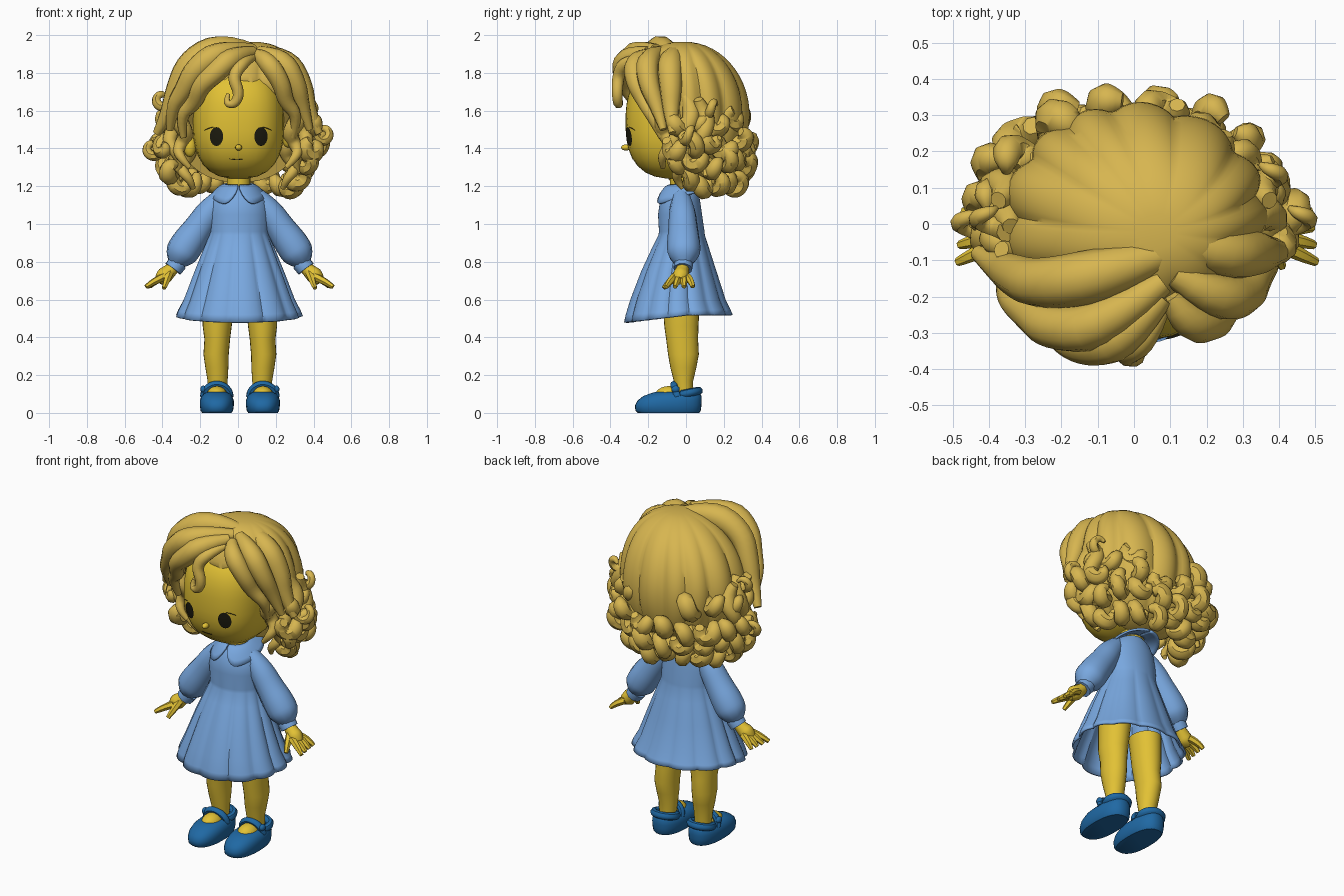
import bpy, bmesh, math, random
from mathutils import Vector

if "Cube" in bpy.data.objects:
    bpy.data.objects.remove(bpy.data.objects["Cube"])
random.seed(4)
pi, cos, sin = math.pi, math.cos, math.sin


def material(name, rgb):
    m = bpy.data.materials.new(name)
    m.diffuse_color = (*rgb, 1)
    m.use_nodes = True
    m.node_tree.nodes["Principled BSDF"].inputs["Base Color"].default_value = m.diffuse_color
    return m


SKIN = material("skin_yellow", (0.76, 0.535, 0.035))
HAIR = material("hair_blonde", (0.68, 0.465, 0.08))
DRESS = material("dress_blue", (0.19, 0.39, 0.74))
SHOE = material("shoe_blue", (0.014, 0.14, 0.37))
DARK = material("eye_dark", (0.012, 0.011, 0.005))


def finish(ob, name, mat, angle=45):
    ob.name = name
    ob.data.materials.clear()
    ob.data.materials.append(mat)
    bpy.ops.object.select_all(action='DESELECT')
    ob.select_set(True)
    bpy.context.view_layer.objects.active = ob
    bpy.ops.object.shade_smooth_by_angle(angle=math.radians(angle))
    return ob


def loft(name, rings, mat, closed=True, cap_start=True, cap_end=True, thick=0):
    bm = bmesh.new()
    vs = [[bm.verts.new(p) for p in r] for r in rings]
    n = len(rings[0])
    for a, b in zip(vs, vs[1:]):
        for i in range(n if closed else n - 1):
            j = (i + 1) % n
            bm.faces.new((a[i], a[j], b[j], b[i]))
    if cap_start:
        bm.faces.new(vs[0])
    if cap_end:
        bm.faces.new(vs[-1])
    bmesh.ops.recalc_face_normals(bm, faces=bm.faces)
    me = bpy.data.meshes.new(name)
    bm.to_mesh(me)
    bm.free()
    ob = bpy.data.objects.new(name, me)
    bpy.context.collection.objects.link(ob)
    if thick:
        mod = ob.modifiers.new("thickness", 'SOLIDIFY')
        mod.thickness = thick
        mod.offset = -1
    return finish(ob, name, mat)


def tube(name, pts, radii, mat, sides=2):
    cu = bpy.data.curves.new(name, 'CURVE')
    cu.dimensions = '3D'
    cu.bevel_depth = 1
    cu.bevel_resolution = sides
    cu.use_fill_caps = True
    sp = cu.splines.new('NURBS')
    sp.points.add(len(pts) - 1)
    for q, p, r in zip(sp.points, pts, radii):
        q.co = (*p, 1)
        q.radius = r
    sp.order_u = 3
    sp.use_endpoint_u = True
    sp.resolution_u = 4
    ob = bpy.data.objects.new(name, cu)
    bpy.context.collection.objects.link(ob)
    bpy.ops.object.select_all(action='DESELECT')
    ob.select_set(True)
    bpy.context.view_layer.objects.active = ob
    bpy.ops.object.convert(target='MESH')
    return finish(bpy.context.view_layer.objects.active, name, mat)


def ball(name, c, r, mat, seg=20):
    bpy.ops.mesh.primitive_uv_sphere_add(segments=seg, ring_count=seg // 2 + 2, location=c)
    ob = bpy.context.object
    for v in ob.data.vertices:
        v.co = Vector(a * b for a, b in zip(v.co, r))
    return finish(ob, name, mat)


def oval(z, cx, rx, y0, y1, n=24, p=2.0):
    def sp(t):
        return math.copysign(abs(t) ** (2 / p), t)
    return [(cx + rx * sp(cos(a)), (y0 + y1) / 2 + (y1 - y0) / 2 * sp(sin(a)), z)
            for a in (2 * pi * i / n for i in range(n))]


# Head: rounded box shape
HC, HR, HP = Vector((0.003, -0.06, 1.54)), (0.242, 0.26, 0.30), 2.6
head = ball("head", HC, (1, 1, 1), SKIN, 32)
for v in head.data.vertices:
    v.co *= sum(abs(a / r) ** HP for a, r in zip(v.co, HR)) ** (-1 / HP)


def face_point(x, z, lift):
    t = 1 - abs((x - HC.x) / HR[0]) ** HP - abs((z - HC.z) / HR[2]) ** HP
    return (x, HC.y - HR[1] * max(t, 0) ** (1 / HP) - lift, z)


def plate(name, cx, cz, rx, rz, mat):
    rings = [[face_point(cx + k * rx * cos(2 * pi * i / 20), cz + k * rz * sin(2 * pi * i / 20), 0.006)
              for i in range(20)] for k in (1, 0.5, 0.1)]
    loft(name, rings, mat, cap_start=False)


# Face details
for s, side in ((-1, "left"), (1, "right")):
    plate(side + "_eye", 0.004 + s * 0.118, 1.463, 0.035, 0.05, DARK)
    tube(side + "_lash", [face_point(s * x, z, 0.001) for x, z in ((0.13, 1.512), (0.155, 1.51), (0.178, 1.495))],
         (0.001, 0.0025, 0.001), DARK, 0)
    ball(side + "_ear", (s * 0.26 + 0.005, -0.085, 1.435 + s * .025), (0.033, 0.03, 0.055), SKIN)
ball("nose", (0.003, -0.318, 1.405), (0.018, 0.026, 0.016), SKIN, 12)
tube("mouth", [face_point(x, z, 0.000) for x, z in ((-0.045, 1.345), (-0.015, 1.338), (0.025, 1.343))],
     (0.001, 0.0025, 0.001), DARK, 0)
loft("neck", [oval(z, 0.003, 0.062, -0.085, 0.04) for z in (1.15, 1.32)], SKIN)

# Dress: pleated skirt and bodice in one skin
profile = [(0.48, .333, -.325, .245), (0.52, .322, -.316, .234), (0.6, .292, -.292, .208), (0.75, .235, -.235, .16),
           (0.87, .187, -.18, .122), (0.94, .158, -.146, .10), (0.96, .155, -.143, .098), (1.05, .158, -.148, .085),
           (1.12, .148, -.138, .075), (1.17, .118, -.11, .065), (1.2, .075, -.085, .05)]
rings = []
for z, rx, y0, y1 in profile:
    amp = 0.06 * min(1, max(0, (0.97 - z) / 0.12))
    ring = []
    for i, (x, y, _) in enumerate(oval(z, 0.005, rx, y0, y1, 120)):
        a = 2 * pi * i / 120
        k = 1 + amp * (abs(cos(6.5 * a + 0.5 * sin(2 * a))) ** 0.7 - 0.75)
        lift = min(0.04, 0.12 * (y + 0.32)) * max(0, (0.6 - z) / 0.12) if z < 0.6 else 0
        ring.append((x * k, y * k, z + lift))
    rings.append(ring)
loft("dress", rings, DRESS, cap_start=False, thick=0.012)

# Collar with two rounded front lobes
for s, side in ((-1, "left"), (1, "right")):
    rows = []
    for k in range(6):
        t = k / 5
        row = []
        for i in range(25):
            a = pi * i / 24
            lobe = t * sin(min(a * 2.2 + 0.15, pi / 2)) ** 0.6
            row.append((0.003 + s * (0.004 + (0.068 + 0.074 * lobe) * sin(a)),
                        -0.02 - (0.072 + 0.08 * lobe) * cos(a) + 0.015 * lobe * (1 - cos(a)) / 2,
                        1.208 - (0.062 + 0.045 * cos(a)) * lobe ** 1.6 + 0.012 * (1 - cos(a)) / 2))
        rows.append(row)
    loft(side + "_collar", rows, DRESS, closed=False, cap_start=False, cap_end=False, thick=0.012)

# Arms, legs and shoes, once per side
for s, side in ((-1, "left"), (1, "right")):
    def P(x, y, z):
        return (0.008 + s * x, y, z)
    tube(side + "_sleeve", [P(.09, -.025, 1.15), P(.15, -.02, 1.08), P(.215, -.015, .98), P(.28, -.012, .89),
                            P(.32, -.012, .825), P(.336, -.012, .79)], (.045, .07, .078, .09, .085, .045), DRESS, 4)
    tube(side + "_cuff", [P(.32, -.012, .80), P(.335, -.014, .785), P(.352, -.016, .762)], (.05, .052, .05), DRESS, 3)
    tube(side + "_palm", [P(.34, -.015, .78), P(.37, -.02, .75), P(.405, -.03, .72), P(.43, -.035, .70)],
         (.032, .037, .049, .026), SKIN)
    for i in range(4):
        y = -0.105 + 0.047 * i
        tube(side + f"_finger_{i + 1}", [P(.40, -.06 + .022 * i, .72), P(.45, y * .8, .70),
                                         P(.495 - .006 * i, y, .667)], (.021, .021, .012), SKIN, 1)
    tube(side + "_thumb", [P(.37, -.035, .745), P(.385, -.085, .70), P(.40, -.118, .66)], (.023, .02, .012), SKIN, 1)

    legs = [(.07, .12, .046, -.05, .035), (.17, .118, .053, -.065, .038), (.24, .122, .061, -.083, .055),
            (.31, .126, .067, -.095, .068), (.39, .12, .068, -.105, .064), (.46, .12, .077, -.115, .066),
            (.62, .11, .085, -.125, .075)]
    loft(side + "_leg", [oval(z, 0.01 + s * cx, r, a, b) for z, cx, r, a, b in legs], SKIN)
    cx = 0.01 + s * 0.122
    sole = [(0, .078, -.255, .07), (.012, .086, -.268, .078), (.04, .09, -.27, .082), (.065, .09, -.257, .083),
            (.088, .082, -.228, .082), (.103, .068, -.19, .076), (.11, .052, -.165, .07)]
    loft(side + "_shoe", [oval(z, cx, r, a, b, 32, 2.4) for z, r, a, b in sole], SHOE)
    ball(side + "_foot", (cx, -0.09, 0.09), (.056, .075, .052), SKIN)
    tube(side + "_heel_rim", [(cx + .065 * cos(a), .01 + .058 * sin(a), .105 + .012 * sin(a))
                              for a in (-.6 + (pi + 1.2) * i / 12 for i in range(13))], [.022] * 13, SHOE)
    tube(side + "_strap", [(cx + .071 * cos(a), -.045 - .02 * sin(a), .085 + .066 * sin(a))
                           for a in (pi * i / 10 for i in range(11))], [.019] * 11, SHOE)
    ball(side + "_buckle", (cx + s * .072, -.055, .125), (.016, .022, .02), SHOE, 10)

# Hair cap: lobed dome gathered at the parting, flattened behind the face
rings = []
for k in range(1, 28):
    th = pi * k / 28
    st, ct = sin(th) ** 0.85, cos(th)
    w = max(0, ct) ** 2
    ring = []
    for i in range(120):
        a = 2 * pi * i / 120
        lobe = 1 + 0.09 * sin(th) * (abs(cos(6.5 * a + 0.5 * sin(3 * a))) ** 0.8 - 0.75)
        x = 0.005 + 0.36 * st * cos(a) * lobe + 0.06 * w
        y = 0.02 + 0.31 * st * sin(a) * lobe - 0.04 * w
        z = 1.58 + (0.385 if ct > 0 else 0.36) * ct
        ring.append((x, max(y, -0.06 - max(0, z - 1.5) / 1.2 + max(0, 1.5 - z) * 0.35), z))
    rings.append(ring)
loft("hair_cap", rings, HAIR)

# Front and side locks swept away from the parting
locks = [
    ([(.08, -.2, 1.91), (-.03, -.32, 1.89), (-.12, -.34, 1.80), (-.2, -.31, 1.73), (-.23, -.25, 1.64),
      (-.31, -.2, 1.57), (-.29, -.16, 1.46)], .062),
    ([(.08, -.16, 1.92), (-.09, -.29, 1.92), (-.23, -.29, 1.82), (-.29, -.24, 1.7), (-.35, -.2, 1.62),
      (-.36, -.14, 1.5)], .07),
    ([(.09, -.08, 1.91), (-.08, -.14, 1.95), (-.26, -.17, 1.86), (-.33, -.14, 1.7), (-.37, -.12, 1.58),
      (-.43, -.08, 1.48)], .08),
    ([(.08, -.24, 1.88), (.03, -.33, 1.86), (-.03, -.36, 1.78), (.01, -.365, 1.69), (-.02, -.36, 1.63),
      (-.07, -.35, 1.64), (-.05, -.35, 1.69)], .036),
    ([(.1, -.2, 1.90), (.15, -.28, 1.87), (.23, -.27, 1.75), (.25, -.22, 1.65), (.32, -.18, 1.57),
      (.29, -.13, 1.46)], .058),
    ([(.11, -.14, 1.91), (.23, -.21, 1.88), (.31, -.2, 1.74), (.34, -.15, 1.62), (.38, -.12, 1.5)], .068),
    ([(.11, -.04, 1.91), (.25, -.09, 1.88), (.34, -.08, 1.73), (.37, -.08, 1.6), (.43, -.07, 1.48)], .075)]
# Wavy tails hanging beside the jaw
for s in (-1, 1):
    for x, y, z0, z1, ph in ((.30, -.11, 1.62, 1.30, 0), (.34, -.06, 1.66, 1.27, 2), (.36, .01, 1.68, 1.24, 4),
                             (.28, -.03, 1.5, 1.19, 1), (.37, .09, 1.66, 1.25, 3)):
        locks.append(([(s * (x + .028 * sin(1.5 * k + ph) - .006 * max(0, k - 4)), y + .025 * cos(1.5 * k + ph),
                        z0 + (z1 - z0) * k / 7) for k in range(8)], .048))
for n, (pts, r) in enumerate(locks):
    m = len(pts) - 1
    tube(f"hair_lock_{n + 1}", pts, [r * (.5, 1)[i > 0] * (1 - .72 * (i / m) ** 2) for i in range(m + 1)], HAIR, 3)

# Curls in tiers around the sides and back: height, x reach, y reach, count, start angle
for tier, (z, rx, ry, n, start) in enumerate([(1.55, .395, .295, 10, -.15), (1.43, .43, .315, 12, -.25),
                                              (1.32, .395, .305, 12, -.2), (1.23, .31, .25, 10, 0.0)]):
    for i in range(n):
        a = start + (pi - 2 * start) * i / (n - 1)
        if tier == 0 and sin(a) > 0.85:
            continue
        out = Vector((cos(a), sin(a), 0))
        tan = Vector((-sin(a), cos(a), 0))
        c = Vector((rx * cos(a), 0.015 + ry * sin(a), z + random.uniform(-.035, .035))) - out * random.uniform(0, .03)
        turn = random.uniform(-.9, .9)
        u = out * cos(turn) + tan * sin(turn)
        w = out * -sin(turn) + tan * cos(turn)
        d = random.choice((-1, 1))
        a0 = random.uniform(1.4, 2.6)
        R, t = random.uniform(.034, .05), random.uniform(.038, .052)
        pts = [c + u * R * (1 - .06 * k) * cos(a0 + d * .8 * k) + Vector((0, 0, R * (1.1 - .06 * k) * sin(a0 + d * .8 * k)))
               + w * (k - 4) * .012 for k in range(9)]
        tube(f"curl_{tier + 1}_{i + 1}", pts, [t * f for f in (.5, .9, 1, 1, 1, .95, .85, .65, .3)], HAIR, 2)
# Loose ringlet tips at the sides
for n, (x, y, z) in enumerate([(-.40, -.02, 1.66), (.45, -.02, 1.48), (-.45, -.03, 1.40), (.37, .1, 1.62)]):
    s = math.copysign(1, x)
    pts = [(x + s * .05 * (1 - .07 * k) * cos(.75 * k + 3), y + .008 * k, z + .05 * (1 - .07 * k) * sin(.75 * k + 3))
           for k in range(9)]
    tube(f"ringlet_{n + 1}", pts, (.03, .03, .028, .026, .024, .022, .02, .015, .008), HAIR, 2)
